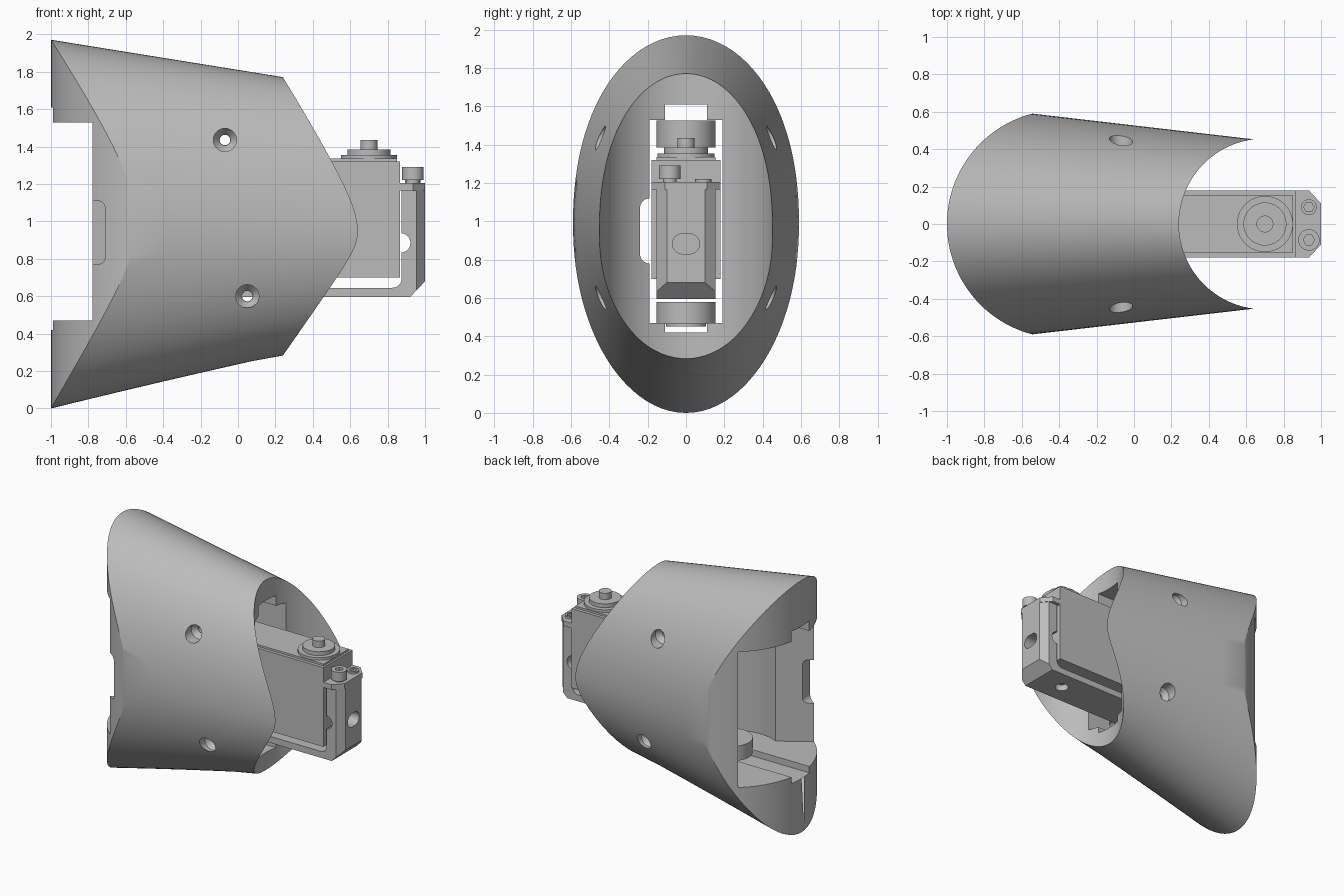
import bpy, bmesh
from math import pi, sin, cos
from mathutils import Matrix

cube = bpy.data.objects.get("Cube")
if cube:
    bpy.data.objects.remove(cube, do_unlink=True)

grey = bpy.data.materials.new("plain grey")
grey.use_nodes = True
GREY = (0.5, 0.5, 0.5, 1)
grey.diffuse_color = GREY
grey.node_tree.nodes["Principled BSDF"].inputs["Base Color"].default_value = GREY


def finish(name, bm):
    bmesh.ops.recalc_face_normals(bm, faces=bm.faces)
    mesh = bpy.data.meshes.new(name)
    bm.to_mesh(mesh)
    bm.free()
    mesh.materials.append(grey)
    ob = bpy.data.objects.new(name, mesh)
    bpy.context.collection.objects.link(ob)
    return ob


def box(name, x0, x1, y0, y1, z0, z1):
    return prism(name, [(x0, y0), (x1, y0), (x1, y1), (x0, y1)], z0, z1)


def prism(name, pts, a, b, axis="z"):
    """Extrude an outline along z (points x,y), y (points x,z) or x (points y,z)."""
    place = {"z": lambda p, q, h: (p, q, h),
             "y": lambda p, q, h: (p, h, q),
             "x": lambda p, q, h: (h, p, q)}[axis]
    bm = bmesh.new()
    loops = [[bm.verts.new(place(p, q, h)) for p, q in pts] for h in (a, b)]
    bridge(bm, loops)
    return finish(name, bm)


def bridge(bm, loops):
    n = len(loops[0])
    for low, high in zip(loops, loops[1:]):
        for i in range(n):
            j = (i + 1) % n
            bm.faces.new((low[i], low[j], high[j], high[i]))
    bm.faces.new(loops[0])
    bm.faces.new(loops[-1])


def arc(cx, cy, r, a0, a1, n=24):
    return [(cx + r * cos(a0 + (a1 - a0) * i / n), cy + r * sin(a0 + (a1 - a0) * i / n))
            for i in range(n + 1)]


def circle(cx, cy, r, n=40):
    return arc(cx, cy, r, 0, 2 * pi, n)[:-1]


def rounded(p0, p1, q0, q1, r):
    """Rounded rectangle outline."""
    return (arc(p1 - r, q1 - r, r, 0, pi / 2, 8) + arc(p0 + r, q1 - r, r, pi / 2, pi, 8)
            + arc(p0 + r, q0 + r, r, pi, 1.5 * pi, 8) + arc(p1 - r, q0 + r, r, 1.5 * pi, 2 * pi, 8))


def disc(name, x, y, r, z0, z1, n=40):
    return prism(name, circle(x, y, r, n), z0, z1)


def boolean(ob, cutter, operation="DIFFERENCE"):
    mod = ob.modifiers.new("cut", "BOOLEAN")
    mod.operation, mod.solver, mod.object = operation, "EXACT", cutter
    bpy.context.view_layer.objects.active = ob
    bpy.ops.object.modifier_apply(modifier=mod.name)
    bpy.data.objects.remove(cutter, do_unlink=True)


def smooth(ob):
    bpy.ops.object.select_all(action="DESELECT")
    ob.select_set(True)
    bpy.context.view_layer.objects.active = ob
    bpy.ops.object.shade_smooth_by_angle(angle=0.5)


# Shell: tapered oval loft, widest a little below the middle at the small end
SEGMENTS = 96
bm = bmesh.new()
loops = []
for i in range(9):
    x = -1.05 + 1.8 * i / 8
    top, bottom = 1.81 - 0.161 * x, 0.226 + 0.226 * x + 0.01 * (1 - x * x) * (x < 0.24)
    middle, half = 0.97 - 0.04 * x, 0.527 - 0.116 * x
    loop = []
    for k in range(SEGMENTS):
        a = 2 * pi * k / SEGMENTS
        reach = top - middle if sin(a) > 0 else middle - bottom
        loop.append(bm.verts.new((x, half * cos(a), middle + reach * sin(a))))
    loops.append(loop)
bridge(bm, loops)
shell = finish("shell", bm)

# Round the large end outward and hollow the small end, both about upright axes
PIVOT, AXIS = -0.39, 0.696
plan = (arc(PIVOT, 0, 0.61, pi / 2, 1.5 * pi, 56) + [(AXIS + 0.01, -0.61)]
        + arc(AXIS, 0, 0.456, 1.5 * pi, pi / 2, 48) + [(AXIS + 0.01, 0.61)])
boolean(shell, prism("plan_cutter", plan, -0.2, 2.2), "INTERSECT")

# Long slot, with narrow guide grooves above and below
FLOOR, CEILING = 0.47, 1.53
slot = [(-0.19, FLOOR), (-0.11, FLOOR), (-0.11, 0.42), (0.11, 0.42), (0.11, FLOOR), (0.19, FLOOR),
        (0.19, CEILING), (0.11, CEILING), (0.11, 1.61), (-0.11, 1.61), (-0.11, CEILING), (-0.19, CEILING)]
boolean(shell, prism("slot_cutter", slot, -1.2, 1.2, "x"))

# Swing cavity that flares out of the large end
flare = [(-1.2, 0.75), (-0.78, 0.47), (-0.55, 0.32)]
cavity = flare + arc(PIVOT, 0, 0.36, 2.03, -2.03, 40) + [(x, -y) for x, y in reversed(flare)]
boolean(shell, prism("cavity_cutter", cavity, FLOOR, CEILING))

# Cable channel beside the slot and its notch in the wall
boolean(shell, prism("channel_cutter", rounded(-0.24, -0.1, 0.78, 1.12, 0.05), -1.2, 1.2, "x"))
boolean(shell, prism("notch_cutter", rounded(-0.95, -0.71, 0.77, 1.11, 0.04), -0.7, -0.3, "y"))

# Screw holes with wide countersinks on both sides
for x, z, face in ((-0.07, 1.435, 0.35), (0.05, 0.6, 0.35)):
    boolean(shell, prism("hole_cutter", circle(x, z, 0.028, 24), -0.8, 0.8, "y"))
    for side in (-1, 1):
        bm = bmesh.new()
        rings = []
        for y, r in ((face, 0.03), (face + 0.04, 0.062), (0.8, 0.062)):
            rings.append([bm.verts.new((p, side * y, q)) for p, q in circle(x, z, r, 28)])
        bridge(bm, rings)
        boolean(shell, finish("sink_cutter", bm))
smooth(shell)

# Pivot bosses on the cavity floor and ceiling
for name, z0, z1 in (("floor_boss", FLOOR - 0.005, 0.58), ("ceiling_boss", 1.385, CEILING - 0.005)):
    smooth(disc(name, PIVOT, 0, 0.155, z0, z1))
smooth(disc("floor_boss_step", PIVOT, 0, 0.105, 0.45, FLOOR))

# Motor body with stepped output hub
box("motor_body", -0.15, 0.865, -0.18, 0.18, 0.7, 1.32)
box("motor_lid", -0.1, 0.85, -0.155, 0.155, 1.32, 1.335)
for name, r, z0, z1 in (("hub_base", 0.15, 1.32, 1.355), ("hub_disc", 0.115, 1.355, 1.385),
                        ("hub_shaft", 0.045, 1.385, 1.435)):
    smooth(disc(name, 0.7, 0, r, z0, z1))

# Bracket: bottom arm and upright nose in one profile, with a rounded inner corner
inner = arc(0.825, 0.695, 0.05, -pi / 2, 0, 8)
profile = ([(-0.2, 0.595), (0.92, 0.595), (1.0, 0.68), (1.0, 1.165), (0.875, 1.165)]
           + list(reversed(inner)) + [(-0.15, 0.645), (-0.15, 1.25), (-0.2, 1.25)])
bracket = prism("bracket", profile, -0.155, 0.155, "y")
nose = [(-0.3, -0.155), (0.955, -0.155), (1.0, -0.1), (1.0, 0.1), (0.955, 0.155), (-0.3, 0.155)]
boolean(bracket, prism("nose_cutter", nose, 0, 2), "INTERSECT")
boolean(bracket, prism("window_cutter", rounded(-0.07, 0.07, 0.83, 0.935, 0.052), 0.8, 1.2, "x"))
boolean(bracket, prism("side_cutter", circle(0.87, 0.885, 0.052, 28), -0.3, 0.3, "y"))
boolean(bracket, disc("bearing_cutter", 0.7, 0, 0.05, 0.5, 0.68, 28))
smooth(bracket)

# Clamp plate across the top of the nose
clamp = [(0.865, -0.18), (0.935, -0.18), (1.0, -0.11), (1.0, 0.11), (0.935, 0.18), (0.865, 0.18)]
plate = prism("clamp_plate", clamp, 1.165, 1.205)
boolean(plate, disc("screw_cutter", 0.935, 0.09, 0.035, 1.18, 1.3, 24))
smooth(plate)

# Socket screw standing on the clamp, and a flush one beside it
smooth(disc("screw_neck", 0.935, -0.085, 0.035, 1.2, 1.225, 24))
head = disc("screw_head", 0.935, -0.085, 0.057, 1.22, 1.292, 32)
boolean(head, disc("socket_cutter", 0.935, -0.085, 0.03, 1.26, 1.4, 6))
smooth(head)
collar = disc("flush_screw", 0.935, 0.09, 0.042, 1.2, 1.22, 28)
boolean(collar, disc("collar_cutter", 0.935, 0.09, 0.028, 1.1, 1.4, 6))
smooth(collar)
